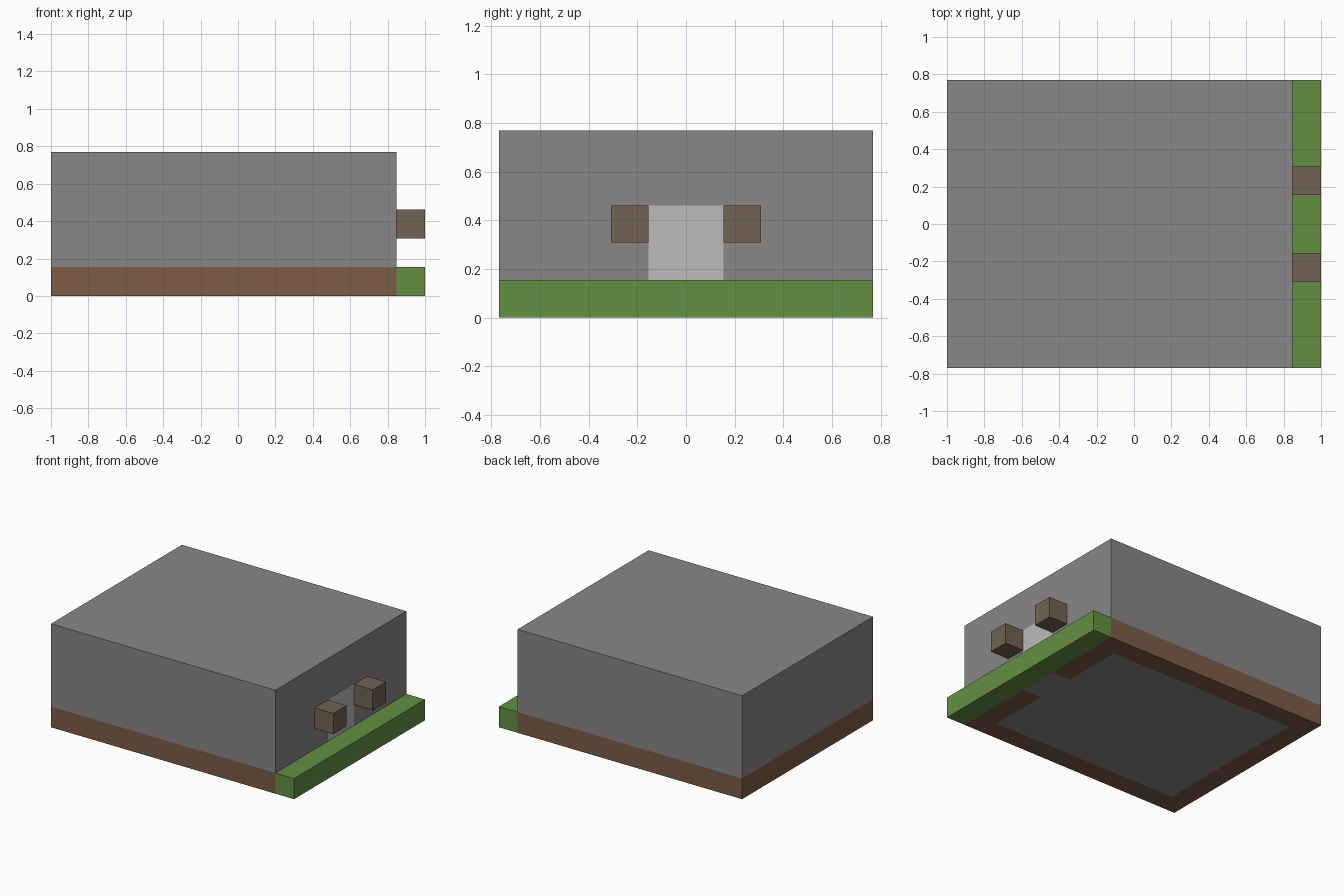
import bpy
import bmesh
from mathutils import Vector

old = bpy.data.objects.get("Cube")
if old:
    bpy.data.objects.remove(old, do_unlink=True)

U = 2 / 13                      # one building block
ORIGIN = Vector((-6.5, -5, 0))  # corner of the model, in blocks


def material(name, rgb):
    """Flat material from 8-bit sRGB values."""
    lin = [((c / 255 + 0.055) / 1.055) ** 2.4 for c in rgb]
    m = bpy.data.materials.new(name)
    m.use_nodes = True
    m.diffuse_color = (*lin, 1)
    bsdf = m.node_tree.nodes["Principled BSDF"]
    bsdf.inputs["Base Color"].default_value = (*lin, 1)
    bsdf.inputs["Roughness"].default_value = 1
    return m


stone = material("stone grey", (137, 134, 134))
dirt = material("dirt brown", (125, 92, 70))
grass = material("grass green", (98, 144, 66))
wood = material("wood brown", (113, 99, 84))
pale = material("pale grey", (187, 187, 187))


def block(name, lo, hi, mats, cuts=(), rule=None):
    """Box between two block corners, cut along planes and coloured by a rule."""
    lo, hi = Vector(lo), Vector(hi)
    bm = bmesh.new()
    bmesh.ops.create_cube(bm, size=1)
    for v in bm.verts:
        v.co = Vector(lo[i] if v.co[i] < 0 else hi[i] for i in range(3))
    for axis, value in cuts:
        normal, point = Vector(), Vector()
        normal[axis], point[axis] = 1, value
        bmesh.ops.bisect_plane(bm, geom=bm.verts[:] + bm.edges[:] + bm.faces[:],
                               plane_co=point, plane_no=normal)
    bm.normal_update()
    if rule:
        for f in bm.faces:
            f.material_index = rule(f.calc_center_median(), f.normal)
    for v in bm.verts:
        v.co = (v.co + ORIGIN) * U
    me = bpy.data.meshes.new(name)
    bm.to_mesh(me)
    bm.free()
    for m in mats:
        me.materials.append(m)
    obj = bpy.data.objects.new(name, me)
    bpy.context.collection.objects.link(obj)
    return obj


def house_colour(c, n):
    in_doorway = 4 < c.y < 6
    if n.z < -0.5:              # underside: stone floor with a dirt rim
        inside = 1 < c.x < 11 and 1 < c.y < 9
        return 0 if inside or (in_doorway and c.x > 11) else 1
    if c.z < 1:                 # dirt course around the foot
        return 1
    if n.x > 0.5 and in_doorway and c.z < 3:
        return 2                # doorway
    return 0


# Stone house with its dirt foundation, doorway and floor
block("house", (0, 0, 0), (12, 10, 5), [stone, dirt, pale],
      cuts=[(0, 1), (0, 11), (1, 1), (1, 4), (1, 6), (1, 9), (2, 1), (2, 3)],
      rule=house_colour)

# Grass strip in front of the doorway
block("grass_strip", (12, 0, 0), (13, 10, 1), [grass])

# Wooden wall blocks on both sides of the doorway
for side, y in (("front", 3), ("back", 6)):
    block(f"{side}_wall_block", (12, y, 2), (13, y + 1, 3), [wood])
